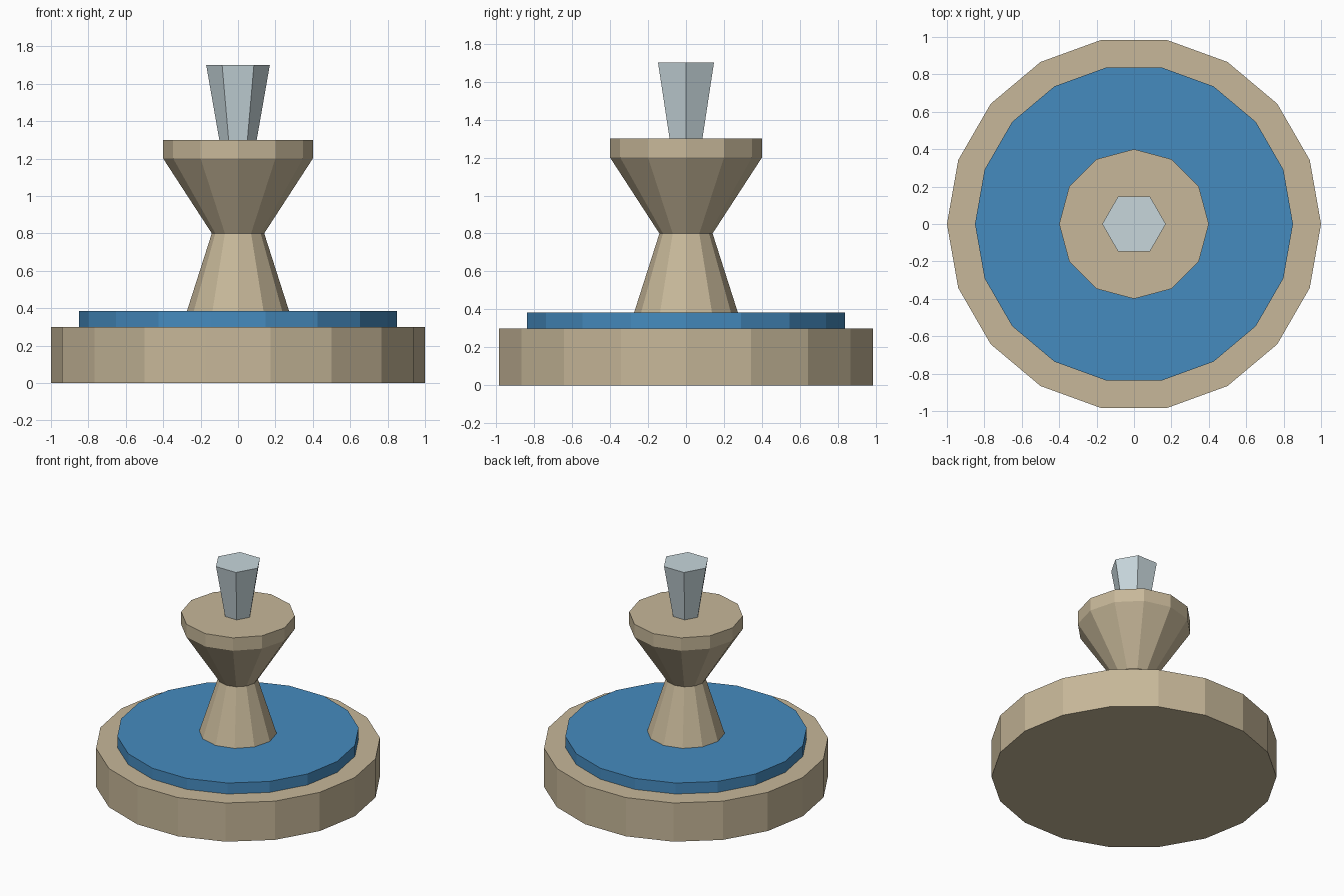
import bpy
import bmesh
from math import cos, sin, tau

cube = bpy.data.objects.get("Cube")
if cube:
    bpy.data.objects.remove(cube, do_unlink=True)


def make_material(name, rgb):
    mat = bpy.data.materials.new(name)
    mat.use_nodes = True
    mat.diffuse_color = (*rgb, 1)
    bsdf = next(n for n in mat.node_tree.nodes if n.type == 'BSDF_PRINCIPLED')
    bsdf.inputs["Base Color"].default_value = (*rgb, 1)
    return mat


def turned_part(name, sides, profile, mat):
    """Closed faceted solid from (radius, height) rings, first vertex on +x."""
    bm = bmesh.new()
    rings = [[bm.verts.new((r * cos(tau * i / sides), r * sin(tau * i / sides), z))
              for i in range(sides)] for r, z in profile]
    for low, high in zip(rings, rings[1:]):
        for i in range(sides):
            j = (i + 1) % sides
            bm.faces.new((low[i], low[j], high[j], high[i]))
    bm.faces.new(rings[0][::-1])
    bm.faces.new(rings[-1])
    mesh = bpy.data.meshes.new(name)
    bm.to_mesh(mesh)
    bm.free()
    mesh.materials.append(mat)
    obj = bpy.data.objects.new(name, mesh)
    bpy.context.collection.objects.link(obj)
    return obj


stone = make_material("sandstone", (0.571, 0.477, 0.319))
water = make_material("water_blue", (0.06, 0.258, 0.522))
spray = make_material("pale_spray", (0.571, 0.674, 0.711))

# Round basin and the water disc on it
turned_part("basin", 18, [(1, 0), (1, 0.3)], stone)
turned_part("basin_water", 18, [(0.85, 0.3), (0.85, 0.385)], water)

# Tapered pedestal carrying a flared bowl
turned_part("pedestal", 12, [(0.3, 0.3), (0.14, 0.8)], stone)
turned_part("upper_bowl", 12, [(0.14, 0.8), (0.4, 1.2), (0.4, 1.3)], stone)

# Water jet widening upwards
turned_part("water_jet", 6, [(0.1, 1.3), (0.17, 1.7)], spray)
